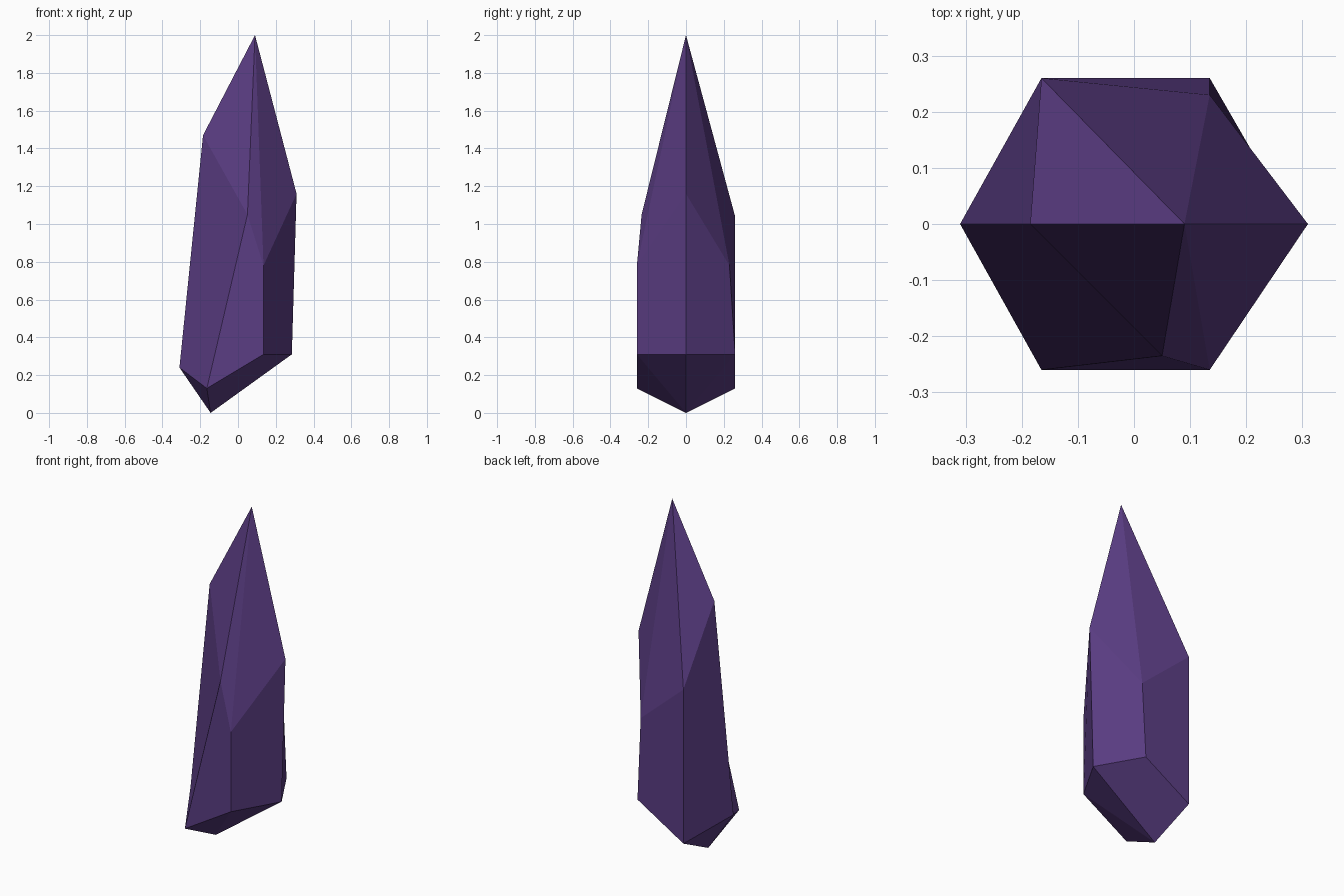
import bpy, bmesh

if "Cube" in bpy.data.objects:
    bpy.data.objects.remove(bpy.data.objects["Cube"])

# Hexagonal rings, counter-clockwise from the left corner
lower = [(-.31, 0, .24), (-.165, -.26, .13), (.135, -.26, .31),
         (.285, 0, .31), (.135, .26, .31), (-.165, .26, .13)]
upper = [(-.185, 0, 1.47), (.05, -.235, 1.05), (.135, -.26, .78),
         (.31, 0, 1.16), (.135, .23, .78), (-.165, .26, 1.04)]

# Crystal: two rings joined by side faces and closed to points at both ends
bm = bmesh.new()
lo = [bm.verts.new(p) for p in lower]
up = [bm.verts.new(p) for p in upper]
base = bm.verts.new((-.145, 0, 0))
tip = bm.verts.new((.09, 0, 2))
for i in range(6):
    j = (i + 1) % 6
    bm.faces.new((lo[i], lo[j], up[j], up[i]))
    bm.faces.new((up[i], up[j], tip))
    bm.faces.new((lo[j], lo[i], base))
bmesh.ops.recalc_face_normals(bm, faces=bm.faces[:])

mesh = bpy.data.meshes.new("crystal")
bm.to_mesh(mesh)
bm.free()
crystal = bpy.data.objects.new("crystal", mesh)
bpy.context.collection.objects.link(crystal)

# Dark purple
mat = bpy.data.materials.new("purple")
mat.diffuse_color = (.1, .045, .22, 1)
mat.use_nodes = True
mat.node_tree.nodes["Principled BSDF"].inputs["Base Color"].default_value = mat.diffuse_color
mesh.materials.append(mat)
